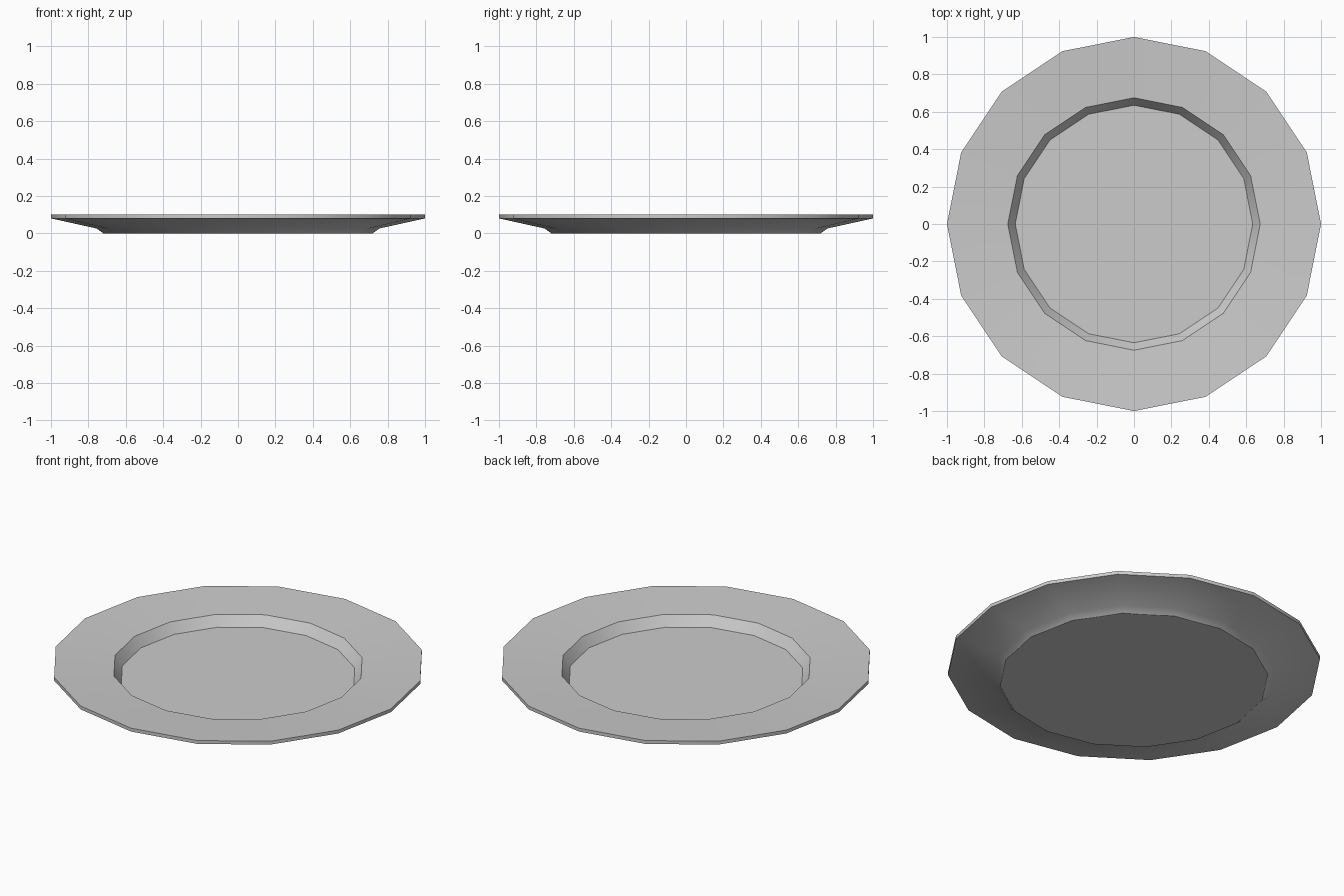
import bpy, bmesh, math

if "Cube" in bpy.data.objects:
    bpy.data.objects.remove(bpy.data.objects["Cube"])

SIDES = 16
# Plate cross-section (radius, height), from underside centre ring to inner floor
PROFILE = [(0.72, 0.0), (0.756, 0.026), (1.0, 0.08), (1.0, 0.10),
           (0.675, 0.081), (0.635, 0.023)]

grey = bpy.data.materials.new("light grey ceramic")
grey.diffuse_color = (0.6, 0.6, 0.6, 1)
grey.use_nodes = True
grey.node_tree.nodes["Principled BSDF"].inputs["Base Color"].default_value = grey.diffuse_color

# Spin the profile into 16-sided rings and bridge them
bm = bmesh.new()
rings = []
for r, z in PROFILE:
    rings.append([bm.verts.new((r * math.cos(2 * math.pi * i / SIDES),
                                r * math.sin(2 * math.pi * i / SIDES), z))
                  for i in range(SIDES)])
for a, b in zip(rings, rings[1:]):
    for i in range(SIDES):
        j = (i + 1) % SIDES
        bm.faces.new((a[i], a[j], b[j], b[i]))

# Flat underside and inner floor
bm.faces.new(rings[0][::-1])
bm.faces.new(rings[-1])
bmesh.ops.recalc_face_normals(bm, faces=bm.faces[:])

mesh = bpy.data.meshes.new("plate")
bm.to_mesh(mesh)
bm.free()
mesh.materials.append(grey)
plate = bpy.data.objects.new("plate", mesh)
bpy.context.collection.objects.link(plate)

# Smooth around the ring, sharp at the profile corners
bpy.context.view_layer.objects.active = plate
plate.select_set(True)
bpy.ops.object.shade_smooth_by_angle(angle=math.radians(30))
